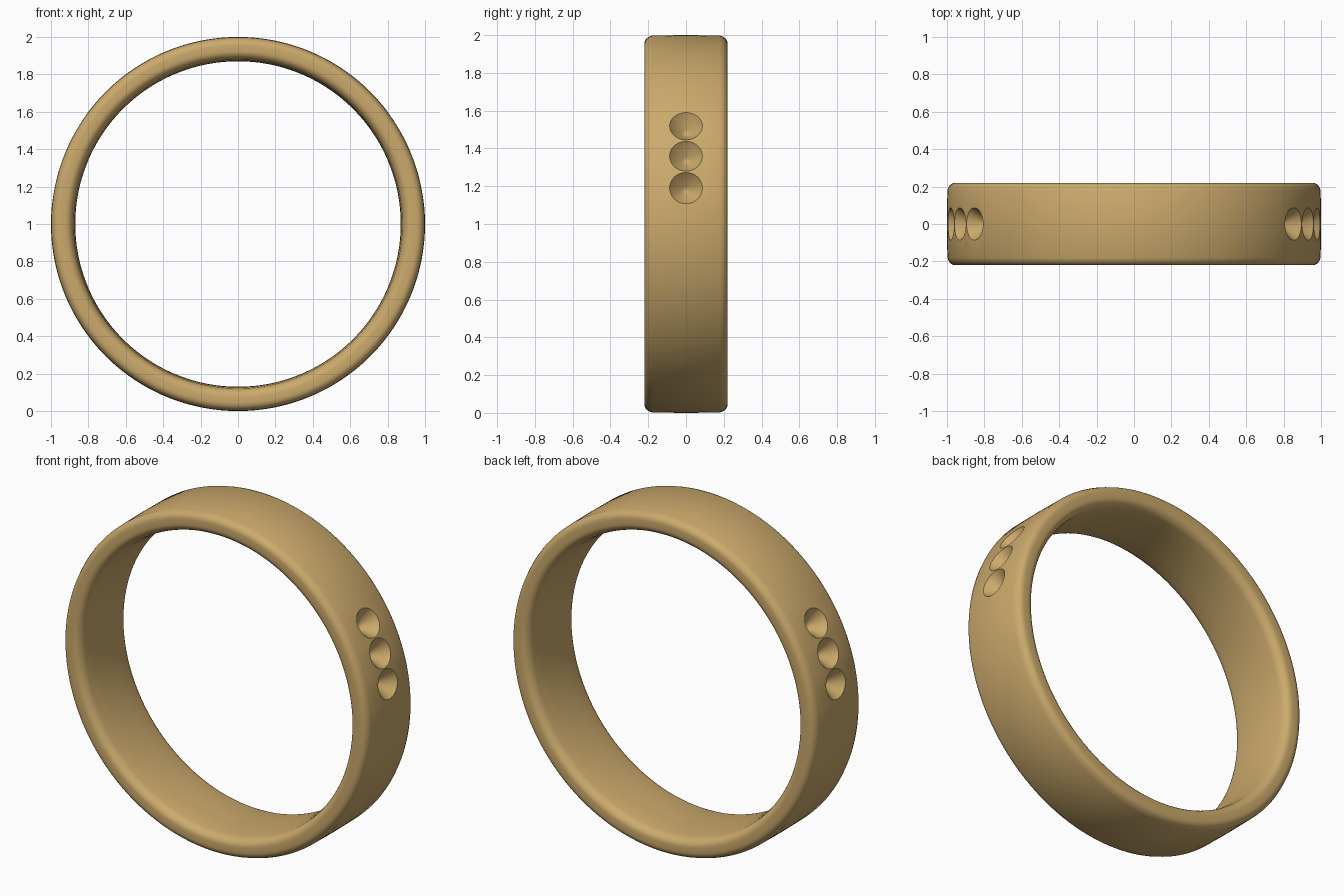
import bpy, bmesh, math
from mathutils import Matrix, Vector

if "Cube" in bpy.data.objects:
    bpy.data.objects.remove(bpy.data.objects["Cube"])

CENTRE = Vector((0, 0, 1))
gold = bpy.data.materials.new("gold")
gold.diffuse_color = (0.60, 0.40, 0.15, 1)
gold.use_nodes = True
gold.node_tree.nodes["Principled BSDF"].inputs["Base Color"].default_value = gold.diffuse_color


def lathe(name, points, axis_matrix, steps, closed):
    """Revolve (axial, radius) points around local z, then place the result."""
    bm = bmesh.new()
    vs = [bm.verts.new((r, 0, a)) for a, r in points]
    edges = [bm.edges.new(p) for p in zip(vs, vs[1:])]
    if closed:
        edges.append(bm.edges.new((vs[-1], vs[0])))
    bmesh.ops.spin(bm, geom=vs + edges, cent=(0, 0, 0), axis=(0, 0, 1),
                   angle=math.tau, steps=steps, use_merge=False)
    bmesh.ops.remove_doubles(bm, verts=bm.verts, dist=1e-5)
    bmesh.ops.recalc_face_normals(bm, faces=bm.faces)
    bmesh.ops.transform(bm, matrix=axis_matrix, verts=bm.verts)
    mesh = bpy.data.meshes.new(name)
    bm.to_mesh(mesh)
    bm.free()
    ob = bpy.data.objects.new(name, mesh)
    bpy.context.collection.objects.link(ob)
    return ob


def arc(ca, cr, rad_a, rad_r, start, end, n=6):
    return [(ca + rad_a * math.cos(math.radians(start + (end - start) * i / n)),
             cr + rad_r * math.sin(math.radians(start + (end - start) * i / n)))
            for i in range(n + 1)]


# Band: flat outside with small rounded corners, comfort-fit inside
half = arc(0.18, 0.955, 0.04, 0.04, 0, 90)[::-1]
half += arc(0.16, 0.925, 0.06, 0.047, 0, -80)
half += [(0.08, 0.872)]
profile = [(0, 1.0)] + [(0.18, 0.998)] + half[1:] + [(0, 0.87)]
profile += [(-a, r) for a, r in reversed(profile[1:-1])]
band = lathe("ring_band", profile,
             Matrix.Translation(CENTRE) @ Matrix.Rotation(math.pi / 2, 4, 'X'), 192, True)
band.data.materials.append(gold)

# Conical stone seats, three on each side
seat = [(0.05, 0.0), (0.05, 0.118), (0.0, 0.086), (-0.075, 0.022), (-0.085, 0.0)]
for side in (1, -1):
    for deg in (11, 21.1, 31.3):
        t = math.radians(deg)
        d = Vector((side * math.cos(t), 0, math.sin(t)))
        m = Matrix.Translation(CENTRE + d * 0.998) @ d.to_track_quat('Z', 'Y').to_matrix().to_4x4()
        cutter = lathe("seat_cutter", seat, m, 40, False)
        cutter.hide_render = True
        mod = band.modifiers.new("seat", 'BOOLEAN')
        mod.operation = 'DIFFERENCE'
        mod.solver = 'EXACT'
        mod.object = cutter
        bpy.context.view_layer.objects.active = band
        bpy.ops.object.modifier_apply(modifier=mod.name)
        bpy.data.objects.remove(cutter)

bpy.ops.object.select_all(action='DESELECT')
band.select_set(True)
bpy.context.view_layer.objects.active = band
bpy.ops.object.shade_smooth_by_angle(angle=math.radians(30))
